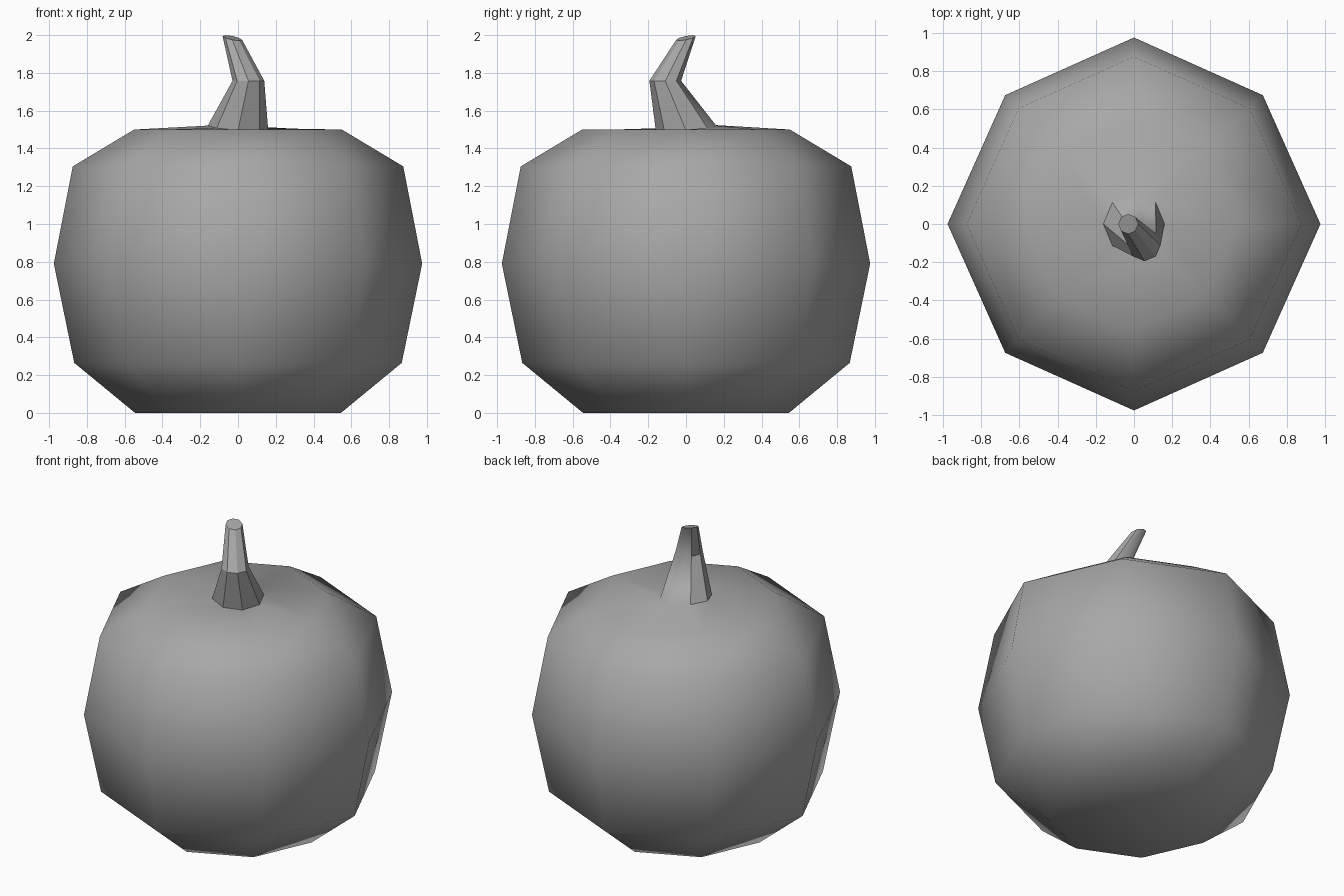
import bpy, bmesh
from math import cos, sin, pi
from mathutils import Vector

SIDES = 8

cube = bpy.data.objects.get("Cube")
if cube:
    bpy.data.objects.remove(cube, do_unlink=True)

grey = bpy.data.materials.new("plain_grey")
grey.use_nodes = True
colour = (0.39, 0.39, 0.39, 1)
grey.diffuse_color = colour
grey.node_tree.nodes["Principled BSDF"].inputs["Base Color"].default_value = colour

bm = bmesh.new()


def ring(x, y, z, radius, tilt=0.0, diagonal=1.0):
    """Octagon; tilt raises its back left edge, diagonal scales odd corners."""
    verts = []
    for i in range(SIDES):
        a = 2 * pi * i / SIDES
        r = radius * (diagonal if i % 2 else 1)
        px, py = r * cos(a), r * sin(a)
        verts.append(bm.verts.new((x + px, y + py, z + tilt * (py - px))))
    return verts


def bridge(lower, upper, smooth_rule):
    for i in range(SIDES):
        j = (i + 1) % SIDES
        face = bm.faces.new((lower[i], lower[j], upper[j], upper[i]))
        face.smooth = smooth_rule(i)


# Rounded body: height and radius of each ring
profile = [(0, 0.545), (0.265, 0.867), (0.79, 0.975), (1.305, 0.875), (1.5, 0.55)]
body = [ring(0, 0, z, r, diagonal=0.977) for z, r in profile]

# Bent stem growing out of the top
stem = [ring(0, 0, 1.508, 0.16, tilt=0.08),
        ring(0.055, -0.11, 1.758, 0.084),
        ring(-0.03, 0, 1.985, 0.052, tilt=0.2)]

loops = body + stem[:1]
for lower, upper in zip(loops, loops[1:]):
    bridge(lower, upper, lambda i: True)

# Only the back of the stem blends into the body
for lower, upper in zip(stem, stem[1:]):
    bridge(lower, upper, lambda i: i in (1, 2))

# Underside and stem tip
bm.faces.new(body[0][::-1]).smooth = True
bm.faces.new(stem[-1])

bmesh.ops.recalc_face_normals(bm, faces=bm.faces)
mesh = bpy.data.meshes.new("pumpkin")
bm.to_mesh(mesh)
bm.free()
mesh.materials.append(grey)
pumpkin = bpy.data.objects.new("pumpkin", mesh)
bpy.context.collection.objects.link(pumpkin)
